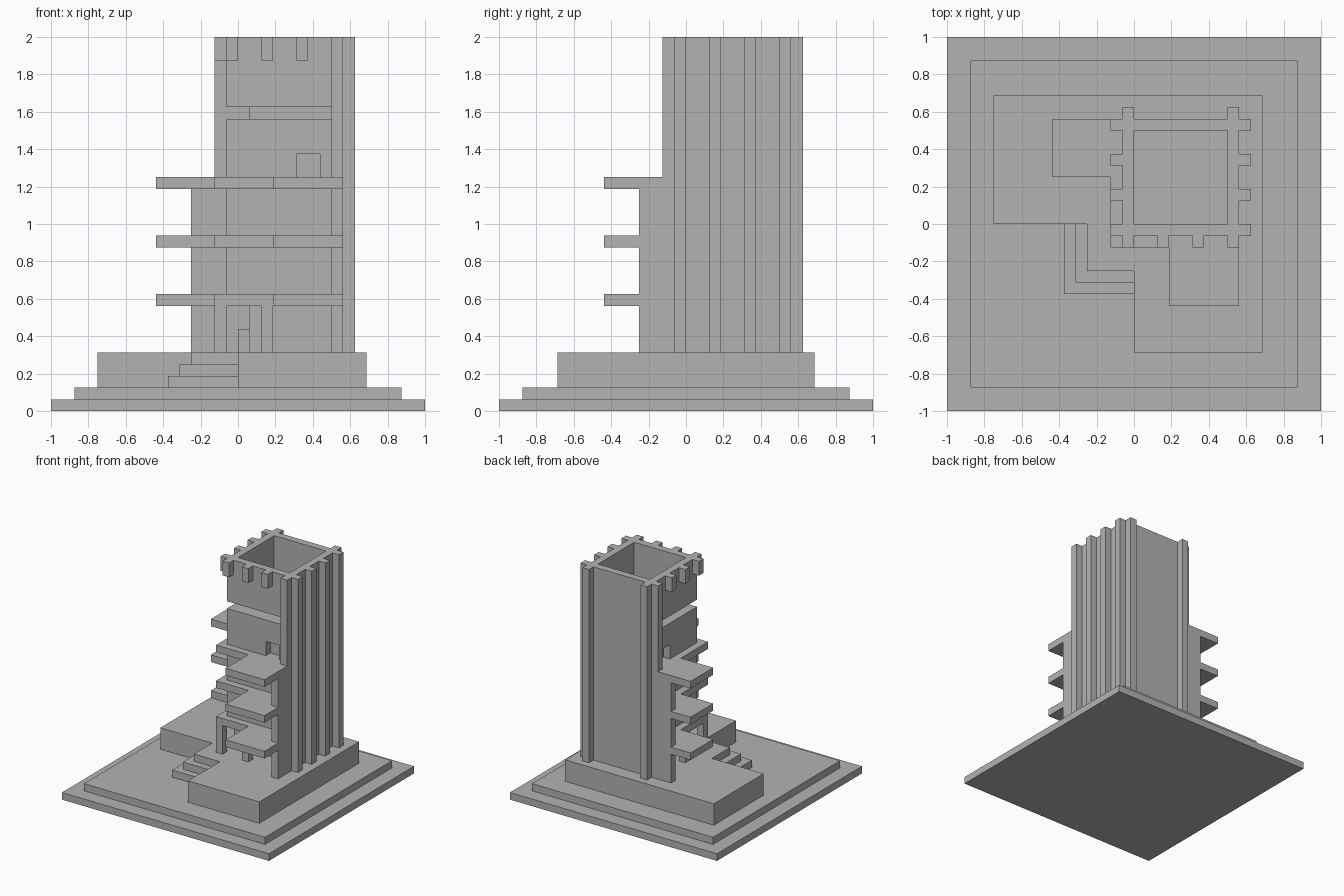
import bpy, bmesh

U = 1 / 16  # building module

if "Cube" in bpy.data.objects:
    bpy.data.objects.remove(bpy.data.objects["Cube"], do_unlink=True)

concrete = bpy.data.materials.new("concrete_grey")
concrete.use_nodes = True
GREY = (0.45, 0.45, 0.45, 1)
concrete.diffuse_color = GREY
concrete.node_tree.nodes["Principled BSDF"].inputs["Base Color"].default_value = GREY


def prism(name, outline, z0, z1):
    """Extrude a plan outline (in modules) from z0 to z1."""
    bm = bmesh.new()
    face = bm.faces.new([bm.verts.new((x * U, y * U, z0 * U)) for x, y in outline])
    top = bmesh.ops.extrude_face_region(bm, geom=[face])["geom"]
    verts = [v for v in top if isinstance(v, bmesh.types.BMVert)]
    bmesh.ops.translate(bm, verts=verts, vec=(0, 0, (z1 - z0) * U))
    bmesh.ops.recalc_face_normals(bm, faces=bm.faces)
    mesh = bpy.data.meshes.new(name)
    bm.to_mesh(mesh)
    bm.free()
    mesh.materials.append(concrete)
    obj = bpy.data.objects.new(name, mesh)
    bpy.context.collection.objects.link(obj)


def box(name, x0, x1, y0, y1, z0, z1):
    prism(name, [(x0, y0), (x1, y0), (x1, y1), (x0, y1)], z0, z1)


def both(name, x0, x1, y0, y1, z0, z1):
    """Make a front part and its mirror across the plan diagonal."""
    box("front_" + name, x0, x1, y0, y1, z0, z1)
    box("side_" + name, y0, y1, x0, x1, z0, z1)


# Stepped base and L-shaped podium
box("ground_plate", -16, 16, -16, 16, 0, 1)
box("plinth", -14, 14, -14, 14, 1, 2)
prism("podium", [(-12, 0), (0, 0), (0, -11), (11, -11), (11, 11), (-12, 11)], 2, 5)

# Corner stairs
for i in range(3):
    box(f"stair_{i + 1}", i - 6, 0, i - 6, 0, 2, 3 + i)

# Full-height back and right walls with their fins
box("right_wall", 8, 9, -1, 9, 5, 32)
box("back_wall", -1, 8, 8, 9, 5, 32)
for y in (-1, 2, 5, 8):
    box("right_fin", 9, 10, y, y + 1, 5, 32)
for x in (-1, 8):
    box("back_fin", x, x + 1, 9, 10, 5, 32)
both("edge_fin", 8, 9, -2, -1, 5, 32)
both("edge_buttress", 8, 9, -4, -2, 5, 19)

# Recessed entrance level with columns
box("entrance_core", 1, 8, 1, 8, 5, 9)
box("entrance_bench", 0, 1, 3, 6, 5, 7)
box("corner_column", -2, -1, -2, -1, 5, 9)
both("column", 2, 3, -2, -1, 5, 9)

# Floor slabs with balconies, and the storeys between them
for z in (9, 14, 19):
    box("floor_slab", -2, 8, -2, 8, z, z + 1)
    box("front_balcony", 3, 9, -7, -1, z, z + 1)
    box("side_balcony", -7, -1, 4, 9, z, z + 1)
for z in (10, 15):
    box("storey", -1, 8, -1, 8, z, z + 4)

# Upper storey with two recessed balcony doors
notched = [(-1, -1), (5, -1), (5, 0), (7, 0), (7, -1), (8, -1), (8, 8),
           (-1, 8), (-1, 7), (0, 7), (0, 5), (-1, 5)]
prism("door_storey", notched, 20, 22)
box("upper_storey", -1, 8, -1, 8, 22, 25)

# Window slot and hollow crown
box("slot_core", 1, 8, 1, 8, 25, 26)
box("roof_floor", -1, 8, -1, 8, 26, 27)
both("parapet", -1, 8, -1, 0, 27, 32)
for x in (-1, 2, 5):
    both("merlon", x, x + 1, -2, -1, 30, 32)
